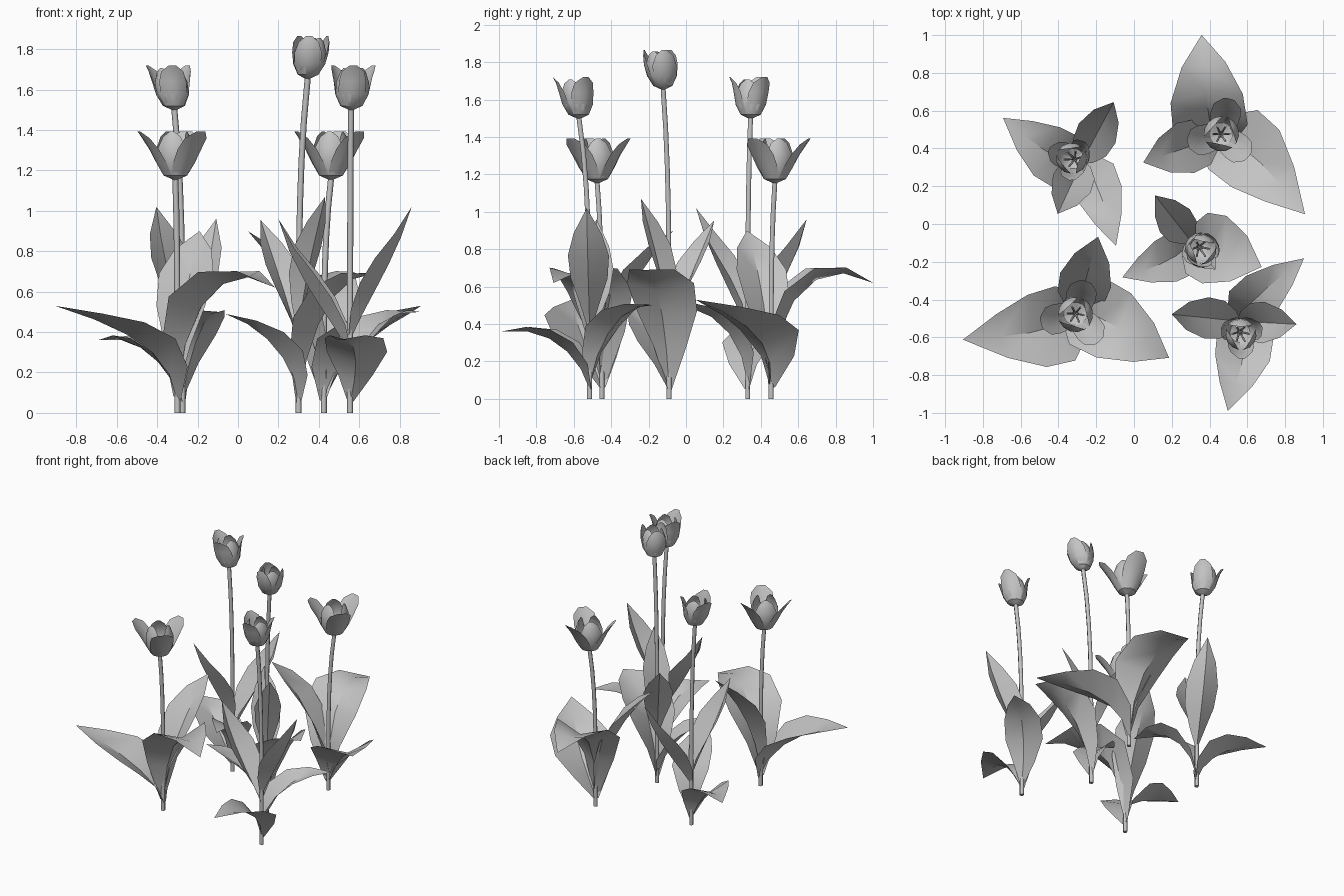
import bpy, bmesh, math
from mathutils import Vector

if "Cube" in bpy.data.objects:
    bpy.data.objects.remove(bpy.data.objects["Cube"], do_unlink=True)

GREY = (0.55, 0.55, 0.55, 1)
mat = bpy.data.materials.new("plain_grey")
mat.use_nodes = True
mat.diffuse_color = GREY
mat.node_tree.nodes["Principled BSDF"].inputs["Base Color"].default_value = GREY


def sheet(name, rows):
    """Skin a grid of points, row by row, into one smooth surface."""
    bm = bmesh.new()
    grid = [[bm.verts.new(p) for p in row] for row in rows]
    for a, b in zip(grid, grid[1:]):
        for i in range(len(a) - 1):
            bm.faces.new((a[i], a[i + 1], b[i + 1], b[i]))
    bmesh.ops.remove_doubles(bm, verts=bm.verts, dist=0.0005)
    mesh = bpy.data.meshes.new(name)
    bm.to_mesh(mesh)
    bm.free()
    mesh.materials.append(mat)
    ob = bpy.data.objects.new(name, mesh)
    bpy.context.collection.objects.link(ob)
    bpy.ops.object.select_all(action="DESELECT")
    ob.select_set(True)
    bpy.context.view_layer.objects.active = ob
    bpy.ops.object.shade_smooth_by_angle(angle=math.radians(35))


def rod(name, lines, radius):
    """Round rods along one or more point lists."""
    cu = bpy.data.curves.new(name, "CURVE")
    cu.dimensions = "3D"
    cu.bevel_depth = radius
    cu.bevel_resolution = 1
    cu.use_fill_caps = True
    for pts in lines:
        sp = cu.splines.new("POLY")
        sp.points.add(len(pts) - 1)
        for q, p in zip(sp.points, pts):
            q.co = (*p, 1)
    cu.materials.append(mat)
    bpy.context.collection.objects.link(bpy.data.objects.new(name, cu))


# Leaf outlines: share of the half width from base to tip
LOW = (0.08, 0.55, 0.97, 0.94, 0.57, 0)
HIGH = (0.06, 0.48, 0.9, 1, 0.68, 0)


def leaf(name, base, angle, path, half, fold, bow, shape):
    """Channelled leaf: a cubic path of (reach, height) with a raised rim."""
    a = math.radians(angle)
    out = Vector((math.cos(a), math.sin(a), 0))
    side = Vector((-out.y, out.x, 0))
    up = Vector((0, 0, 1))
    p = [out * r + up * z for r, z in path]
    folds = (2, 1.6, 1.15, 0.9, 0.65, 0)
    rows = []
    for i, (w, f) in enumerate(zip(shape, folds)):
        t = i / 5
        s = 1 - t
        mid = p[0]*s**3 + p[1]*3*s*s*t + p[2]*3*s*t*t + p[3]*t**3
        mid += side * bow * math.sin(math.pi * t)
        tan = (p[1]-p[0])*s*s + (p[2]-p[1])*2*s*t + (p[3]-p[2])*t*t
        normal = tan.normalized().cross(side)
        if normal.z < 0:
            normal.negate()
        rows.append([base + mid + (side * k + normal * abs(k) * f * fold) * w * half
                     for k in (-1, 0, 1)])
    sheet(name, rows)


# Petal outlines: (radius, height, half angle)
CLOSED = [(0.012, 0, 1.1), (0.055, 0.02, 1.05), (0.083, 0.075, 0.98),
          (0.083, 0.14, 0.88), (0.066, 0.19, 0.65), (0.052, 0.212, 0.2)]
CUP = [(0.012, 0, 1.1), (0.05, 0.018, 1.05), (0.08, 0.07, 0.98),
       (0.091, 0.13, 0.85), (0.09, 0.18, 0.6), (0.083, 0.21, 0.2)]
LOOSE = [(0.012, 0, 1.1), (0.055, 0.02, 1.05), (0.082, 0.075, 0.95),
         (0.094, 0.14, 0.8), (0.105, 0.19, 0.56), (0.118, 0.22, 0.15)]
OPEN = [(0.012, 0, 1.1), (0.06, 0.02, 1.05), (0.095, 0.08, 0.88),
        (0.13, 0.15, 0.66), (0.165, 0.205, 0.46), (0.188, 0.238, 0.16)]


def petal(name, base, angle, outline, lean, scale):
    rows = []
    for r, z, spread in outline:
        row = []
        for k in (-1, -0.5, 0, 0.5, 1):
            a = math.radians(angle) + k * spread
            ring = Vector((r * math.cos(a), r * math.sin(a), z)) + lean * z
            row.append(base + ring * scale)
        rows.append(row)
    sheet(name, rows)


def tulip(tag, base, top, lean, turn, leaves, outer, bloom_turn, inner_scale):
    base, top, lean = Vector(base), Vector(top), Vector(lean)
    # Stem bends only near the flower
    pts = []
    for i in range(9):
        t = i / 8
        p = base.lerp(top, t ** 4)
        p.z = top.z * t
        pts.append(p)
    rod(tag + "_stem", [pts], 0.015)
    # Leaves
    for n, (angle, *form) in enumerate(leaves):
        leaf(f"{tag}_leaf_{n + 1}", base, angle + turn, *form)
    # Bloom
    for n in range(3):
        a = bloom_turn + turn + 120 * n
        petal(f"{tag}_outer_petal_{n + 1}", top, a, outer, lean, 1)
        petal(f"{tag}_inner_petal_{n + 1}", top, a + 60, CLOSED, lean, inner_scale)
    # Stamens and pistil
    lines = [[top, top + lean * 0.12 + Vector((0, 0, 0.12))]]
    for n in range(6):
        a = math.radians(60 * n + turn)
        d = Vector((math.cos(a), math.sin(a), 0))
        lines.append([top + d * 0.01 + Vector((0, 0, 0.01)),
                      top + d * 0.045 + lean * 0.1 + Vector((0, 0, 0.11))])
    rod(tag + "_stamens", lines, 0.005)


# Leaf sets: (direction, path of reach and height, half width, fold, bow, outline)
SLIM = [
    (44, [(0, 0.08), (0.04, 0.35), (0.24, 0.52), (0.48, 0.5)], 0.13, 0.4, 0.025, LOW),
    (263, [(0, 0.05), (0.05, 0.24), (0.22, 0.4), (0.478, 0.36)], 0.155, 0.4, 0.045, LOW),
    (174, [(0, 0.3), (0.1, 0.47), (0.29, 0.69), (0.357, 0.96)], 0.11, 0.7, 0, HIGH),
    (-3, [(0, 0.36), (0.09, 0.57), (0.23, 0.76), (0.305, 1.02)], 0.11, 0.7, 0, HIGH),
]
BROAD = [
    (97, [(0, 0.08), (0.02, 0.56), (0.28, 0.78), (0.55, 0.62)], 0.205, 0.4, 0.015, LOW),
    (-40, [(0, 0.06), (0.05, 0.3), (0.28, 0.42), (0.627, 0.53)], 0.21, 0.4, 0.06, LOW),
    (199, [(0, 0.12), (0.06, 0.48), (0.24, 0.74), (0.398, 0.9)], 0.14, 0.45, 0, HIGH),
]
TALL = [
    (-20, [(0, 0.05), (0.05, 0.42), (0.2, 0.7), (0.4, 0.69)], 0.19, 0.4, 0, HIGH),
    (208, [(0, 0.05), (0.04, 0.25), (0.22, 0.43), (0.41, 0.49)], 0.13, 0.4, 0.035, LOW),
    (128, [(0, 0.35), (0.08, 0.55), (0.2, 0.75), (0.306, 0.955)], 0.1, 0.5, 0, HIGH),
    (-49, [(0, 0.4), (0.04, 0.65), (0.12, 0.85), (0.2, 1.07)], 0.09, 0.5, 0, HIGH),
]

# The five plants
tulip("front_left", (0.555, -0.515, 0), (0.56, -0.572, 1.5), (0.05, -0.1, 0),
      0, SLIM, LOOSE, 30, 0.98)
tulip("back_right", (-0.275, 0.33, 0), (-0.315, 0.345, 1.5), (-0.12, 0.02, 0),
      -112, SLIM, LOOSE, 30, 0.98)
tulip("back_left", (0.425, 0.455, 0), (0.46, 0.475, 1.155), (0.02, 0.02, 0),
      0, BROAD, OPEN, 78, 1.12)
tulip("front_right", (-0.3, -0.45, 0), (-0.31, -0.475, 1.155), (0, -0.03, 0),
      235, BROAD, OPEN, 78, 1.12)
tulip("middle", (0.3, -0.09, 0), (0.345, -0.122, 1.655), (0.1, -0.1, 0),
      0, TALL, CUP, 20, 0.95)
